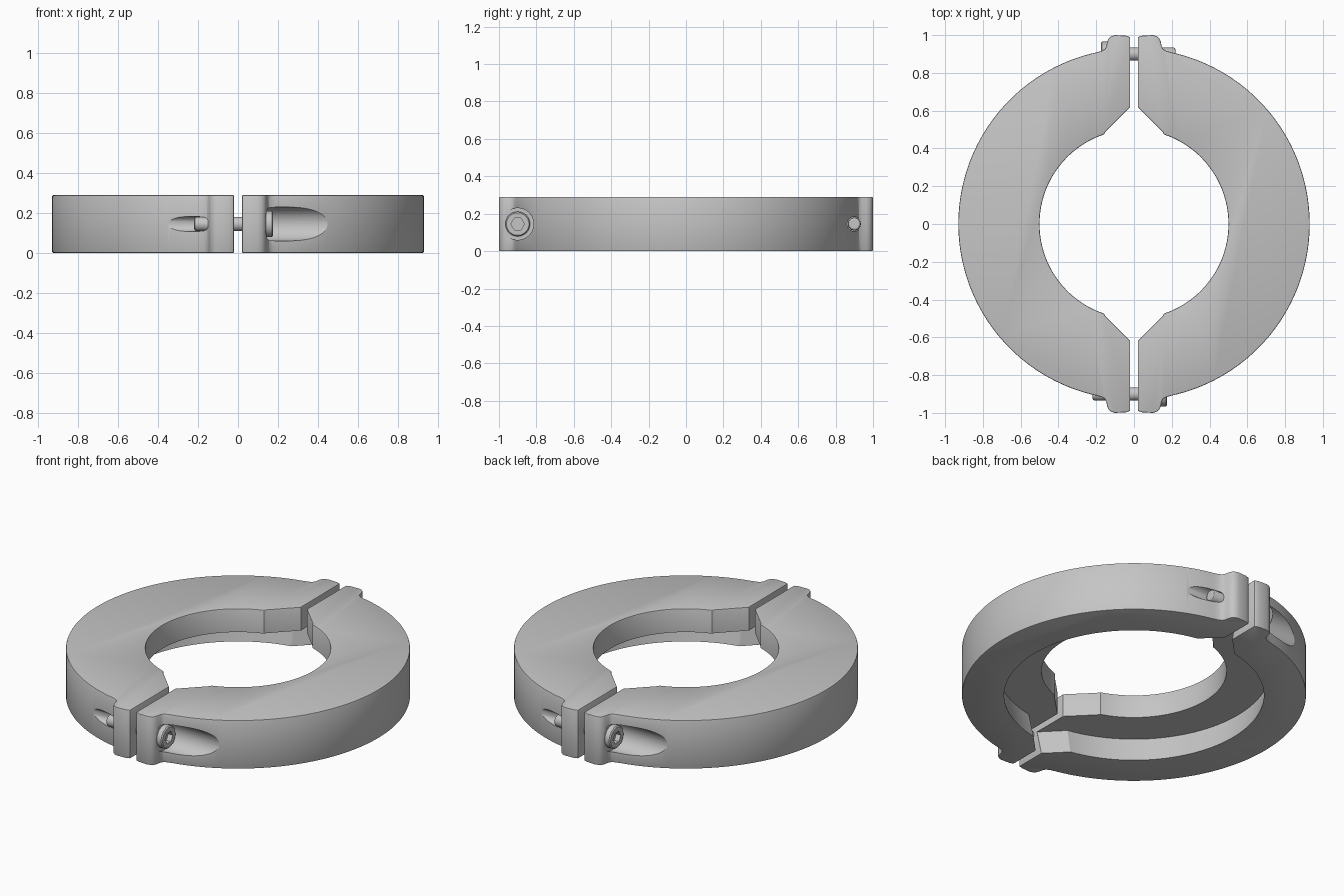
import bpy, bmesh, math
from mathutils import Matrix

cube = bpy.data.objects.get("Cube")
if cube:
    bpy.data.objects.remove(cube, do_unlink=True)

HEIGHT = 0.29
MID = HEIGHT / 2
SCREW_Y = -0.9

steel = bpy.data.materials.new("satin_grey_metal")
steel.use_nodes = True
grey = (0.56, 0.56, 0.56, 1)
steel.diffuse_color = grey
steel.node_tree.nodes["Principled BSDF"].inputs["Base Color"].default_value = grey


def finish(bm, name):
    bmesh.ops.recalc_face_normals(bm, faces=bm.faces)
    mesh = bpy.data.meshes.new(name)
    bm.to_mesh(mesh)
    bm.free()
    mesh.materials.append(steel)
    ob = bpy.data.objects.new(name, mesh)
    bpy.context.collection.objects.link(ob)
    return ob


def prism(name, outline, z0, z1, top_scale=1):
    """Extrude a flat outline, optionally tapering it."""
    bm = bmesh.new()
    low = [bm.verts.new((x, y, z0)) for x, y in outline]
    high = [bm.verts.new((x * top_scale, y * top_scale, z1)) for x, y in outline]
    bm.faces.new(low)
    bm.faces.new(high)
    for i in range(len(low)):
        j = (i + 1) % len(low)
        bm.faces.new((low[i], low[j], high[j], high[i]))
    return finish(bm, name)


def turned(name, profile, y, sides=40):
    """Solid of revolution about an axis parallel to x; profile is (x, radius)."""
    bm = bmesh.new()
    rings = []
    for x, r in profile:
        rings.append([bm.verts.new((x, y + r * math.cos(2 * math.pi * k / sides),
                                    MID + r * math.sin(2 * math.pi * k / sides)))
                      for k in range(sides)])
    bm.faces.new(rings[0])
    bm.faces.new(rings[-1])
    for a, b in zip(rings, rings[1:]):
        for k in range(sides):
            j = (k + 1) % sides
            bm.faces.new((a[k], a[j], b[j], b[k]))
    return finish(bm, name)


def arc(radius, start_x, steps):
    """Points on the +x side of a circle, from front to back."""
    limit = math.acos(start_x / radius)
    return [(radius * math.cos(t), radius * math.sin(t))
            for t in (limit * (2 * k / steps - 1) for k in range(steps + 1))]


def apply(ob, kind, **settings):
    mod = ob.modifiers.new(kind.lower(), kind)
    for key, value in settings.items():
        setattr(mod, key, value)
    bpy.ops.object.select_all(action='DESELECT')
    bpy.context.view_layer.objects.active = ob
    ob.select_set(True)
    bpy.ops.object.modifier_apply(modifier=mod.name)


def cut(ob, cutter):
    apply(ob, 'BOOLEAN', operation='DIFFERENCE', solver='EXACT', object=cutter)
    bpy.data.objects.remove(cutter, do_unlink=True)


def smooth(ob):
    bpy.ops.object.select_all(action='DESELECT')
    bpy.context.view_layer.objects.active = ob
    ob.select_set(True)
    bpy.ops.object.shade_smooth_by_angle(angle=math.radians(28))


def mirror_y(points):
    return [(x, -y) for x, y in reversed(points)]


def opposite(ob, name):
    """Copy turned half a revolution about z."""
    mesh = ob.data.copy()
    mesh.transform(Matrix.Rotation(math.pi, 4, 'Z'))
    twin = bpy.data.objects.new(name, mesh)
    bpy.context.collection.objects.link(twin)


# Clamp half: round outside, bolting lugs, chamfered bore ends
lug = [(0.19, 0.911), (0.17, 0.917), (0.155, 0.926), (0.147, 0.94), (0.142, 0.965),
       (0.134, 0.983), (0.12, 0.994), (0.10, 1.0), (0.045, 0.997), (0.02, 0.99)]
bore_end = [(0.02, 0.62), (0.15, 0.49)]
outer = arc(0.93, 0.2, 96)
inner = arc(0.5, 0.16, 64)
outline = (mirror_y(lug) + outer + lug + bore_end
           + inner[::-1] + mirror_y(bore_end))
half = prism("left_clamp_half", outline, 0, HEIGHT)
apply(half, 'BEVEL', width=0.006, segments=2, limit_method='ANGLE',
      angle_limit=math.radians(60))

# Wider stepped recess in the lower half of the bore, undercut upwards
step_end = [(0.02, 0.80), (-0.1, 0.80)]
recess = arc(0.70, 0.13, 80) + step_end + mirror_y(step_end)
cut(half, prism("recess_cutter", recess, -0.01, 0.15, 1.05))

# Counterbore for the screw head, and pocket where the other screw exits
cut(half, turned("counterbore_cutter", [(0.14, 0.085), (0.8, 0.085)], SCREW_Y, 64))
cut(half, turned("exit_pocket_cutter", [(0.15, 0.038), (0.8, 0.038)], -SCREW_Y))
smooth(half)
opposite(half, "right_clamp_half")

# Cap screw with hex socket and rounded tip
screw = turned("front_screw", [(-0.22, 0.024), (-0.216, 0.031), (-0.208, 0.035),
                               (0.135, 0.035), (0.135, 0.066), (0.169, 0.066),
                               (0.175, 0.06)], SCREW_Y)
cut(screw, turned("socket_cutter", [(0.145, 0.036), (0.3, 0.036)], SCREW_Y, 6))
smooth(screw)
opposite(screw, "back_screw")
